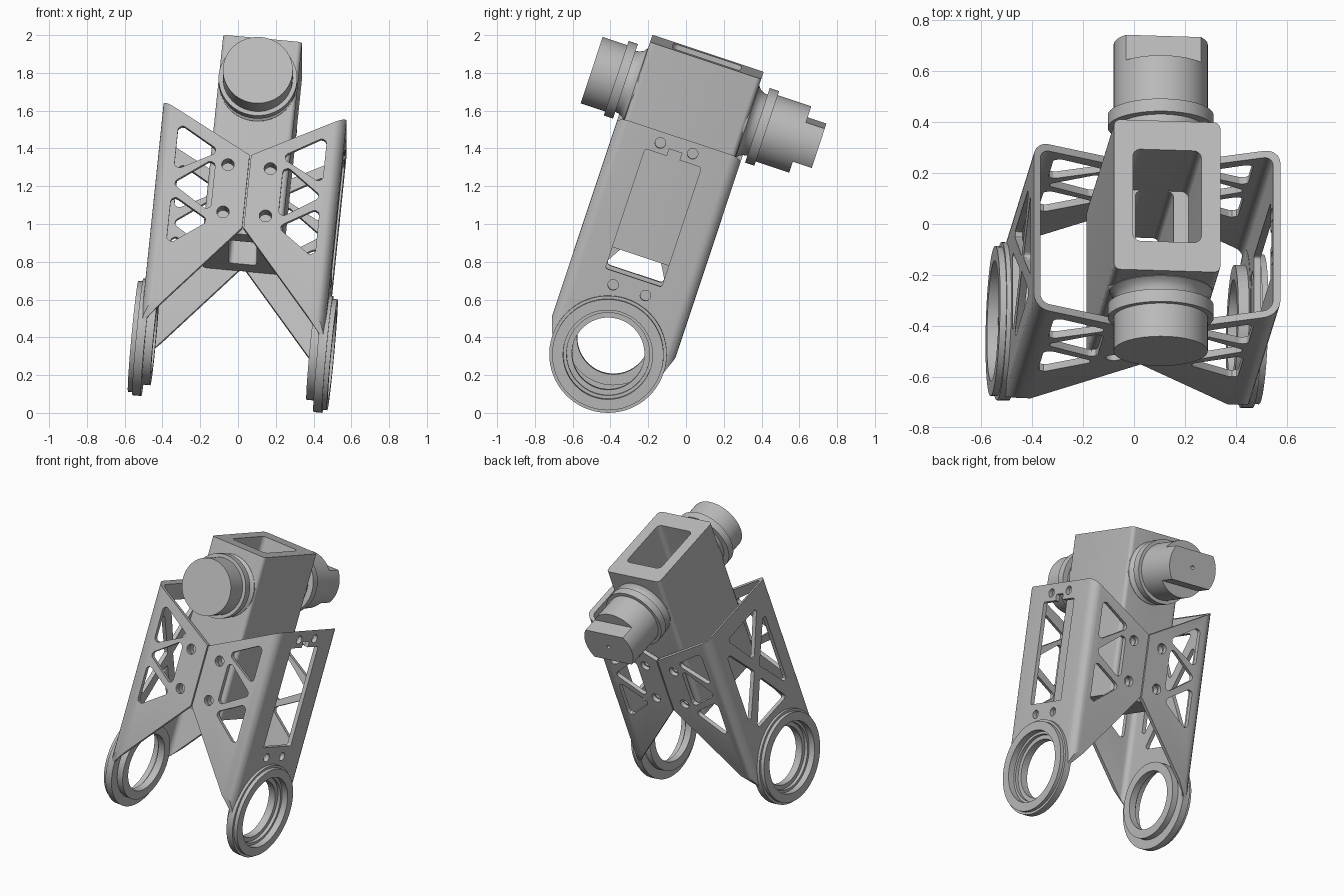
import bpy, bmesh
from math import cos, sin, pi, radians
from mathutils import Matrix, Vector

cube = bpy.data.objects.get("Cube")
if cube:
    bpy.data.objects.remove(cube)

grey = bpy.data.materials.new("light_grey_metal")
grey.use_nodes = True
COLOUR = (0.5, 0.5, 0.5, 1)
grey.diffuse_color = COLOUR
grey.node_tree.nodes["Principled BSDF"].inputs["Base Color"].default_value = COLOUR

# Tilted frame of the whole assembly: origin on the shaft axis, w runs up the post
POSE = (Matrix.Translation((0.105, 0.029, 1.639))
        @ Matrix.Rotation(radians(-18.4), 4, 'X') @ Matrix.Rotation(radians(5.6), 4, 'Y'))
AXIS_MAP = {'u': lambda a, b, t: (t, a, b),
            'v': lambda a, b, t: (a, t, b),
            'w': lambda a, b, t: (a, b, t)}


def rounded(points, r, n=5):
    """Round every corner of a polygon with radius r."""
    out, pts = [], [Vector(p) for p in points]
    for i, p in enumerate(pts):
        d1 = (pts[i - 1] - p).normalized()
        d2 = (pts[(i + 1) % len(pts)] - p).normalized()
        half = d1.angle(d2) / 2
        a = p + d1 * r * cos(half) / sin(half)
        centre = p + (d1 + d2).normalized() * r / sin(half)
        b = p + d2 * r * cos(half) / sin(half)
        for k in range(n + 1):
            q = (a - centre).lerp(b - centre, k / n).normalized() * r
            out.append(tuple(centre + q))
    return out


def rect(a, b, a0=0, b0=0):
    return [(a0 - a, b0 - b), (a0 + a, b0 - b), (a0 + a, b0 + b), (a0 - a, b0 + b)]


def circle(a, b, r, n=24):
    return [(a + r * cos(2 * pi * k / n), b + r * sin(2 * pi * k / n)) for k in range(n)]


def make(name, bm):
    bmesh.ops.recalc_face_normals(bm, faces=bm.faces)
    mesh = bpy.data.meshes.new(name)
    bm.to_mesh(mesh)
    bm.free()
    mesh.materials.append(grey)
    obj = bpy.data.objects.new(name, mesh)
    bpy.context.scene.collection.objects.link(obj)
    return obj


def prisms(name, items):
    """Join extruded outlines; each item is (outline, axis, start, end)."""
    bm = bmesh.new()
    for outline, axis, t0, t1 in items:
        place = AXIS_MAP[axis]
        low = [bm.verts.new(place(a, b, t0)) for a, b in outline]
        high = [bm.verts.new(place(a, b, t1)) for a, b in outline]
        bm.faces.new(low)
        bm.faces.new(high)
        for i in range(len(low)):
            bm.faces.new((low[i - 1], low[i], high[i], high[i - 1]))
    return make(name, bm)


def lathe(name, profile, axis, centre=(0, 0), closed=False, n=64):
    """Spin a profile of (position, radius) round an axis."""
    bm, place = bmesh.new(), AXIS_MAP[axis]
    rings = [[bm.verts.new(place(a, b, t)) for a, b in circle(*centre, r, n)]
             for t, r in profile]
    pairs = list(zip(rings, rings[1:]))
    if closed:
        pairs.append((rings[-1], rings[0]))
    else:
        bm.faces.new(rings[0])
        bm.faces.new(rings[-1])
    for p, q in pairs:
        for i in range(n):
            bm.faces.new((p[i - 1], p[i], q[i], q[i - 1]))
    return make(name, bm)


def boolean(obj, cutter, operation='DIFFERENCE'):
    cutter.hide_render = True
    mod = obj.modifiers.new("cut", 'BOOLEAN')
    mod.operation, mod.solver, mod.object = operation, 'EXACT', cutter
    bpy.context.view_layer.update()
    result = bpy.data.meshes.new_from_object(
        obj.evaluated_get(bpy.context.evaluated_depsgraph_get()))
    obj.modifiers.clear()
    obj.data = result
    bpy.data.objects.remove(cutter)


parts = []
TOP, RING_W, HALF_U, HALF_V, THICK = -0.145, -1.358, 0.487, 0.345, 0.028
SCREWS = [circle(s * 0.113, w, 0.033) for s in (-1, 1) for w in (-0.47, -0.735)]

# Central post: rounded tube, wide socket above and a narrow passage below
post = prisms("central_post", [(rounded(rect(0.21, 0.31), 0.025), 'w', -0.838, 0.26)])
boolean(post, prisms("socket", [(rounded(rect(0.135, 0.19), 0.03), 'w', -0.25, 0.4)]))
boolean(post, prisms("passage", [(rounded(rect(0.075, 0.19), 0.025), 'w', -1, -0.2)]))
boolean(post, prisms("screw_holes", [(c, 'v', s * 0.27, s * 0.4)
                                     for c in SCREWS for s in (-1, 1)]))
parts.append(post)

# Shafts with a flared neck and a collar on both faces of the post
NECK = [(0.30, 0.205), (0.312, 0.203), (0.325, 0.185), (0.345, 0.174), (0.368, 0.17),
        (0.368, 0.208), (0.42, 0.208), (0.42, 0.185)]
parts.append(lathe("front_shaft", [(-t, r) for t, r in NECK + [(0.557, 0.185)]], 'v'))
rear = lathe("rear_shaft", NECK + [(0.712, 0.185)], 'v')
boolean(rear, prisms("tip_flats", [(rect(0.3, 0.1, 0, s * 0.21), 'v', 0.607, 0.8)
                                   for s in (-1, 1)]))
boolean(rear, prisms("tip_hole", [(circle(0, 0, 0.013), 'v', 0.66, 0.8)]))
parts.append(rear)

# Outlines shared by both side brackets
TRUSS = [[(0.395, -0.26), (0.395, -0.53), (0.16, -0.40)],
         [(0.40, -0.60), (0.18, -0.435), (0.18, -0.745)],
         [(0.395, -0.66), (0.395, -0.95), (0.18, -0.79)]]
FACE_SHAPE = [(0.004, -0.405), (HALF_U, TOP), (0.7, TOP), (0.7, -1.9),
              (0.457, -1.9), (0.457, -1.35), (0.004, -0.812)]
SIDE_SHAPE = [(0.4, 0), (-0.4, 0), (-0.4, -1.25), (-HALF_V, -1.27)]
SIDE_SHAPE += [(-0.311 * cos(k * pi / 32), RING_W - 0.311 * sin(k * pi / 32))
               for k in range(33)]
SIDE_SHAPE += [(HALF_V, -1.27), (0.4, -1.25)]

# Long window with a notch and screw holes, or crossed bracing
NOTCHED = [rounded(rect(0.157, 0.335, 0, -0.595), 0.012), rect(0.035, 0.03, 0, -0.25)]
PLATE_HOLES = [circle(v, w, 0.028) for v in (-0.09, 0.09) for w in (-0.205, -1.0)]
W0, W1, WM = -0.27, -1.0, -0.635
BRACED = [[(-0.17, W0), (0.17, W0), (0, WM + 0.07)],
          [(-0.17, W1), (0.17, W1), (0, WM - 0.07)],
          [(-0.22, W0 - 0.06), (-0.22, W1 + 0.06), (-0.03, WM)],
          [(0.22, W0 - 0.06), (0.22, W1 + 0.06), (0.03, WM)]]
BRACED = [rounded(t, 0.018) for t in BRACED]


def mirrored(shape, s):
    return [(a * s, b) for a, b in shape]


for s, side in ((1, "left"), (-1, "right")):
    # Bent channel bracket, trimmed to its front and side outlines
    outer = rounded([(-0.5, -HALF_V), (HALF_U, -HALF_V), (HALF_U, HALF_V), (-0.5, HALF_V)], 0.06)
    bracket = prisms(side + "_bracket", [(mirrored(outer, s), 'w', -1.8, -0.1)])
    iv, iu = HALF_V - THICK, HALF_U - THICK
    inner = rounded([(-0.8, -iv), (iu, -iv), (iu, iv), (-0.8, iv)], 0.035)
    boolean(bracket, prisms("hollow", [(mirrored(inner, s), 'w', -2, 0)]))
    boolean(bracket, prisms("face_trim", [(mirrored(FACE_SHAPE, s), 'v', -1, 1)]), 'INTERSECT')
    boolean(bracket, prisms("side_trim", [(SIDE_SHAPE, 'u', -1, 1)]), 'INTERSECT')
    # Truss openings, screw holes and ring opening
    cuts = [(mirrored(rounded(t, 0.025), s), 'v', -1, 1) for t in TRUSS]
    boolean(bracket, prisms("truss", cuts + [(c, 'v', -1, 1) for c in SCREWS]))
    windows = NOTCHED if s > 0 else BRACED
    for k, shape in enumerate(windows):
        boolean(bracket, prisms("window", [(shape, 'u', s * 0.43, s * 0.6)]))
    holes = [(circle(0, RING_W, 0.22, 48), 'u', s * 0.43, s * 0.6)]
    if s > 0:
        holes += [(c, 'u', 0.43, 0.6) for c in PLATE_HOLES]
    boolean(bracket, prisms("round_holes", holes))
    parts.append(bracket)
    # Stepped bearing ring at the foot of the bracket
    profile = [(0.415, 0.192), (0.415, 0.25), (0.458, 0.25), (0.458, 0.311), (0.505, 0.311),
               (0.505, 0.295), (0.53, 0.295), (0.53, 0.237), (0.465, 0.237), (0.465, 0.192)]
    parts.append(lathe(side + "_bearing_ring", [(s * t, r) for t, r in profile],
                       'u', (0, RING_W), closed=True))

# Tilt everything into place and shade
for obj in parts:
    obj.data.transform(POSE)
    bpy.ops.object.select_all(action='DESELECT')
    obj.select_set(True)
    bpy.context.view_layer.objects.active = obj
    bpy.ops.object.shade_smooth_by_angle(angle=radians(30))
